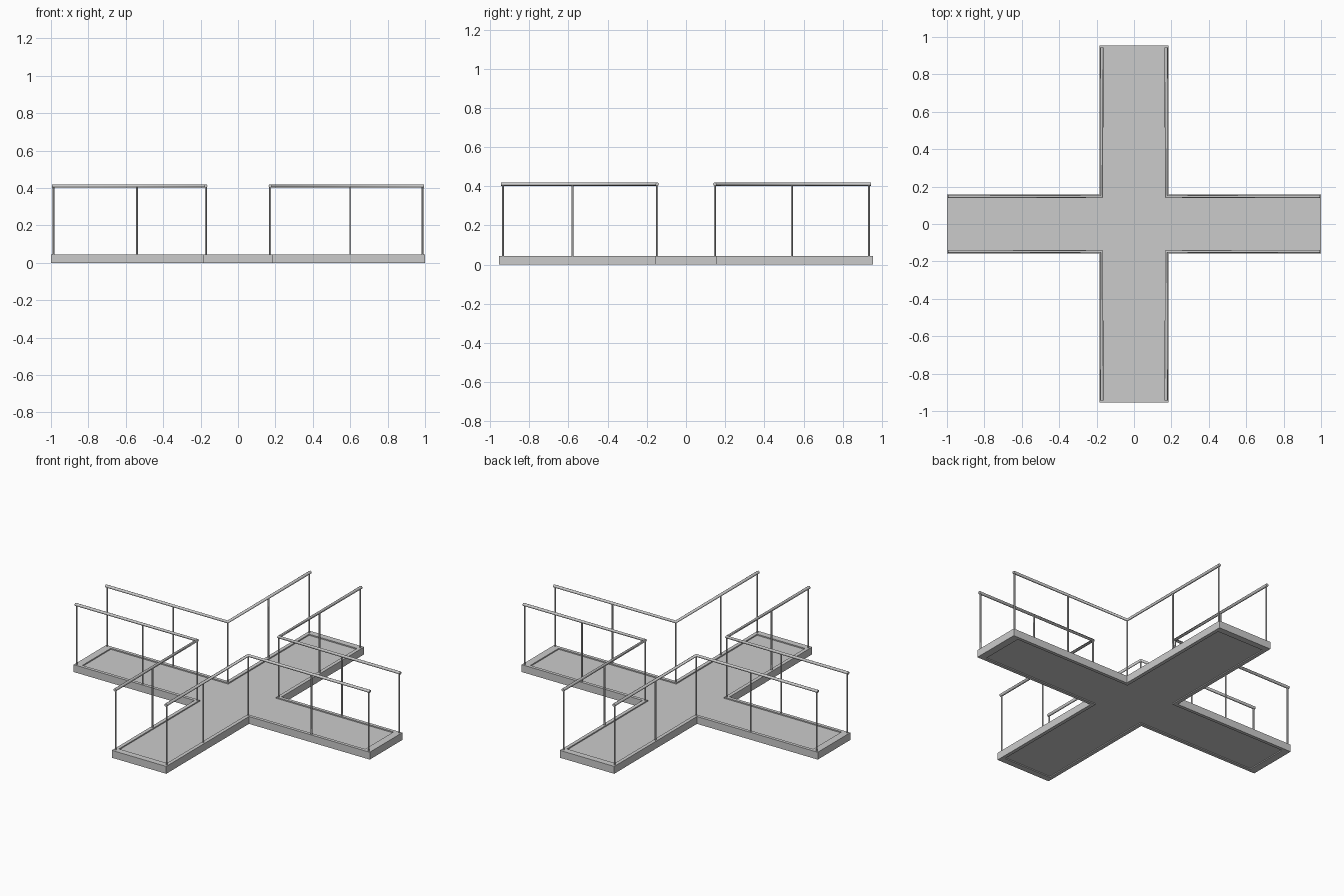
import bpy, bmesh
from mathutils import Vector

if "Cube" in bpy.data.objects:
    bpy.data.objects.remove(bpy.data.objects["Cube"])

def cross(lx, ly, hx, hy, z):
    # plus-shaped outline: arm lengths lx, ly; half widths hx (y arms), hy (x arms)
    return [(x, y, z) for x, y in (
        (lx, -hy), (lx, hy), (hx, hy), (hx, ly), (-hx, ly), (-hx, hy),
        (-lx, hy), (-lx, -hy), (-hx, -hy), (-hx, -ly), (hx, -ly), (hx, -hy))]

def finish(name, bm):
    bmesh.ops.recalc_face_normals(bm, faces=bm.faces)
    me = bpy.data.meshes.new(name)
    bm.to_mesh(me)
    bm.free()
    ob = bpy.data.objects.new(name, me)
    bpy.context.collection.objects.link(ob)
    return ob

# Walkway deck: rim with shallow recessed panels above and below
OUT = (1.0, 0.955, 0.184, 0.157)
INN = (0.955, 0.917, 0.162, 0.137)
bm = bmesh.new()
loops = [[bm.verts.new(p) for p in cross(*dims, z)] for dims, z in (
    (INN, 0.006), (INN, 0.0), (OUT, 0.0), (OUT, 0.045), (INN, 0.045), (INN, 0.038))]
for a, b in zip(loops, loops[1:]):
    for i in range(12):
        j = (i + 1) % 12
        bm.faces.new((a[i], a[j], b[j], b[i]))
bm.faces.new(loops[0][::-1])
bm.faces.new(loops[-1])
finish("walkway_deck", bm)

def sweep(name, pts, radius):
    # round bar along a path, with mitred corners
    cu = bpy.data.curves.new(name, 'CURVE')
    cu.dimensions = '3D'
    cu.bevel_depth = radius
    cu.bevel_resolution = 2
    cu.use_fill_caps = True
    sp = cu.splines.new('POLY')
    sp.points.add(len(pts) - 1)
    for p, c in zip(sp.points, pts):
        p.co = (*c, 1)
    ob = bpy.data.objects.new(name, cu)
    bpy.context.collection.objects.link(ob)

# Four corner railings, each an L-shaped handrail on five posts
RX, RY, TOP = 0.172, 0.147, 0.411
for sx in (-1, 1):
    for sy in (-1, 1):
        tag = ("right" if sx > 0 else "left") + ("_back" if sy > 0 else "_front")
        cx, cy = sx * RX, sy * RY
        sweep("handrail_" + tag,
              [(sx * 0.995, cy, TOP), (cx, cy, TOP), (cx, sy * 0.943, TOP)], 0.009)
        mid_x = 0.6 if sx > 0 else -0.54
        mid_y = 0.54 if sy > 0 else -0.58
        spots = [(sx * 0.986, cy), (mid_x, cy), (cx, cy), (cx, mid_y), (cx, sy * 0.934)]
        for i, (x, y) in enumerate(spots):
            sweep(f"post_{tag}_{i + 1}", [(x, y, 0.03), (x, y, TOP)], 0.005)
